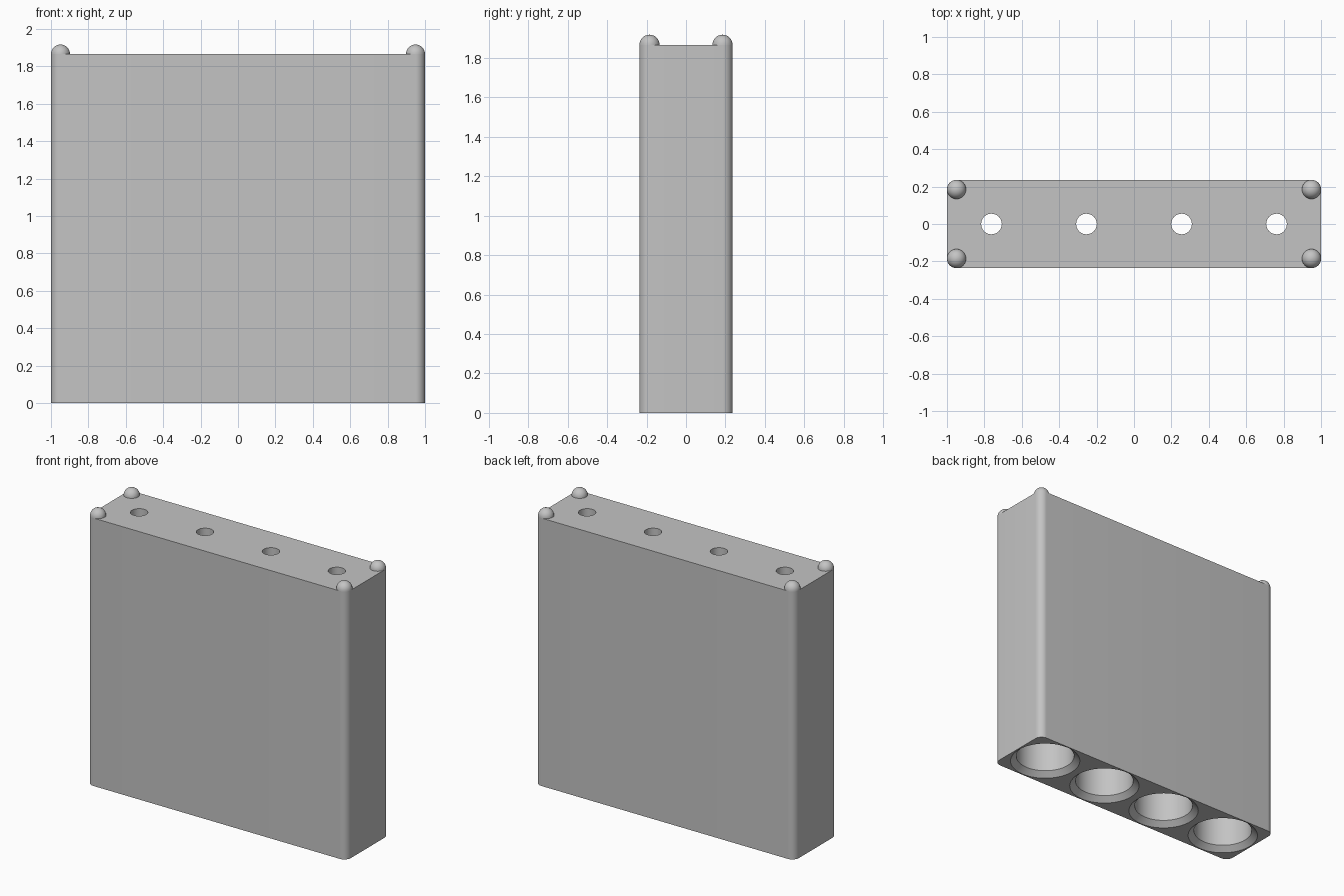
import bpy, bmesh, math

if "Cube" in bpy.data.objects:
    bpy.data.objects.remove(bpy.data.objects["Cube"])

W, D, H = 1.0, 0.236, 1.866      # half width, half depth, body height
R = 0.051                        # corner and knob radius
BORES = [-0.762, -0.254, 0.254, 0.762]

grey = bpy.data.materials.new("plain grey")
grey.diffuse_color = (0.55, 0.55, 0.55, 1)
grey.use_nodes = True
grey.node_tree.nodes["Principled BSDF"].inputs["Base Color"].default_value = grey.diffuse_color


def make(name, bm):
    bmesh.ops.recalc_face_normals(bm, faces=bm.faces)
    me = bpy.data.meshes.new(name)
    bm.to_mesh(me)
    bm.free()
    ob = bpy.data.objects.new(name, me)
    bpy.context.collection.objects.link(ob)
    me.materials.append(grey)
    return ob


def smooth(ob):
    bpy.ops.object.select_all(action='DESELECT')
    ob.select_set(True)
    bpy.context.view_layer.objects.active = ob
    bpy.ops.object.shade_smooth_by_angle(angle=math.radians(30))


def lathe(bm, profile, cx, cy, n):
    """Closed solid of revolution from (radius, z) pairs."""
    rings = [[bm.verts.new((cx + r * math.cos(2 * math.pi * i / n),
                            cy + r * math.sin(2 * math.pi * i / n), z))
              for i in range(n)] for r, z in profile]
    for a, b in zip(rings, rings[1:]):
        for i in range(n):
            j = (i + 1) % n
            bm.faces.new((a[i], a[j], b[j], b[i]))
    bm.faces.new(rings[0])
    bm.faces.new(rings[-1])


# Body: rounded rectangle pulled upward
bm = bmesh.new()
outline = []
for k, (sx, sy) in enumerate([(1, 1), (-1, 1), (-1, -1), (1, -1)]):
    for i in range(13):
        a = math.pi / 2 * (k + i / 12)
        outline.append(bm.verts.new((sx * (W - R) + R * math.cos(a),
                                     sy * (D - R) + R * math.sin(a), 0)))
base = bm.faces.new(outline)
top = bmesh.ops.extrude_face_region(bm, geom=[base])
bmesh.ops.translate(bm, vec=(0, 0, H),
                    verts=[v for v in top["geom"] if isinstance(v, bmesh.types.BMVert)])
body = make("holder_body", bm)

# Chamfered bores open below, each with a narrow hole through the top
bm = bmesh.new()
for x in BORES:
    lathe(bm, [(0.228, -0.05), (0.228, 0), (0.19, 0.035), (0.19, H - 0.06),
               (0.055, H - 0.06), (0.055, H + 0.05)], x, 0, 64)
cutter = make("bore_cutter", bm)
cutter.hide_render = True
cut = body.modifiers.new("bores", 'BOOLEAN')
cut.object = cutter
cut.operation = 'DIFFERENCE'
cut.solver = 'EXACT'
bpy.context.view_layer.objects.active = body
bpy.ops.object.modifier_apply(modifier=cut.name)
bpy.data.objects.remove(cutter)
smooth(body)

# Round knobs on the four top corners
dome = [(R * math.cos(math.pi / 2 * i / 10), H + R * math.sin(math.pi / 2 * i / 10))
        for i in range(10)] + [(0.0005, H + R)]
for sx, side in ((-1, "left"), (1, "right")):
    for sy, end in ((-1, "front"), (1, "back")):
        bm = bmesh.new()
        lathe(bm, dome, sx * (W - R), sy * (D - R), 32)
        smooth(make(f"knob_{end}_{side}", bm))
